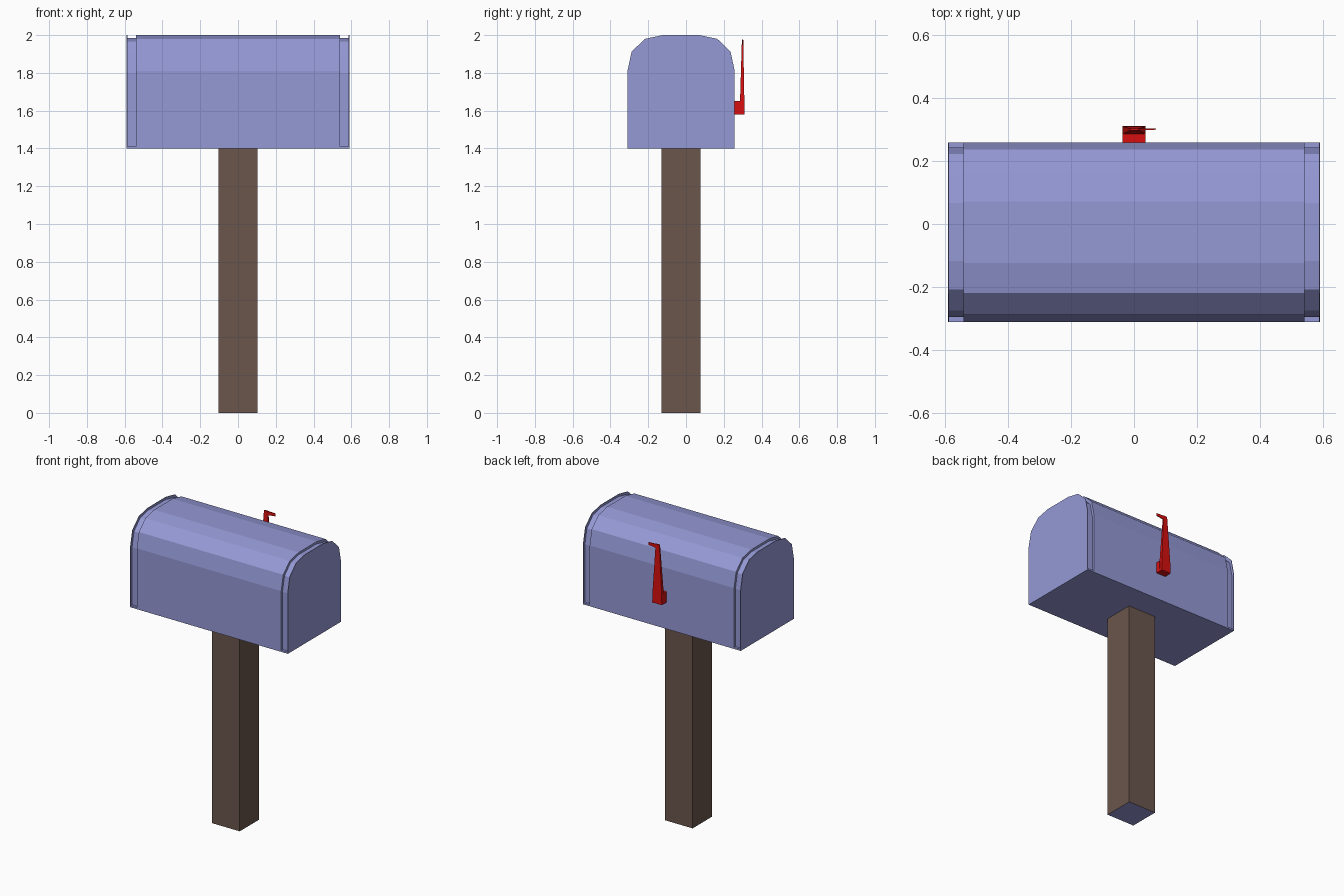
import bpy, bmesh

if "Cube" in bpy.data.objects:
    bpy.data.objects.remove(bpy.data.objects["Cube"])


def material(name, rgb):
    m = bpy.data.materials.new(name)
    m.diffuse_color = (*rgb, 1)
    m.use_nodes = True
    m.node_tree.nodes["Principled BSDF"].inputs["Base Color"].default_value = m.diffuse_color
    return m


LAVENDER = material("lavender", (0.30, 0.32, 0.67))
BROWN = material("brown", (0.145, 0.092, 0.072))
RED = material("red", (0.68, 0.005, 0.005))


def loft(name, rings, *mats):
    """Closed solid through matching rings of 3D points."""
    bm = bmesh.new()
    vs = [[bm.verts.new(p) for p in r] for r in rings]
    n = len(vs[0])
    for a, b in zip(vs, vs[1:]):
        for i in range(n):
            j = (i + 1) % n
            bm.faces.new((a[i], a[j], b[j], b[i]))
    bm.faces.new(vs[0][::-1])
    bm.faces.new(vs[-1])
    bmesh.ops.recalc_face_normals(bm, faces=bm.faces)
    me = bpy.data.meshes.new(name)
    bm.to_mesh(me)
    bm.free()
    for m in mats:
        me.materials.append(m)
    ob = bpy.data.objects.new(name, me)
    bpy.context.collection.objects.link(ob)
    return ob


def rect_z(x0, x1, y0, y1, z):
    return [(x0, y0, z), (x1, y0, z), (x1, y1, z), (x0, y1, z)]


def rect_x(x, y0, y1, z0, z1):
    return [(x, y0, z0), (x, y1, z0), (x, y1, z1), (x, y0, z1)]


# Mailbox: arched profile (y offset, z), with a shallow groove near each end
CY, HW = -0.026, 0.284
half = [(HW, 1.40), (HW, 1.81), (0.262, 1.912), (0.192, 1.98), (0.097, 2.0)]
profile = half + [(-y, z) for y, z in reversed(half)]


def section(x, inset=0.0):
    ky, kz = 1 - inset / HW, 1 - inset / 0.6
    return [(x, CY + y * ky, 1.4 + (z - 1.4) * kz) for y, z in profile]


loft("mailbox_body",
     [section(-0.59), section(-0.586), section(-0.586, 0.015),
      section(-0.54, 0.015), section(-0.54),
      section(0.54), section(0.54, 0.015),
      section(0.586, 0.015), section(0.586), section(0.59)], LAVENDER)

# Thin floor plate that closes the bottom across the grooves
loft("mailbox_floor", [rect_x(x, CY - HW, CY + HW, 1.399, 1.41)
                       for x in (-0.59, 0.59)], LAVENDER)

# Square post, with its underside in the mailbox colour
post = loft("post", [rect_z(-0.104, 0.104, -0.13, 0.078, z) for z in (0, 1.4)],
            BROWN, LAVENDER)
for f in post.data.polygons:
    f.material_index = 1 if f.normal.z < -0.5 else 0

# Flag: bracket on the back wall, tapered arm and small pointed tip
loft("flag_bracket", [rect_z(-0.036, 0.036, 0.25, 0.29, z)
                      for z in (1.58, 1.652)], RED)
loft("flag_arm", [rect_z(-0.036, 0.036, 0.285, 0.31, 1.58),
                  rect_z(-0.034, 0.034, 0.286, 0.309, 1.65),
                  rect_z(-0.013, 0.015, 0.296, 0.303, 1.978)], RED)
loft("flag_tip", [rect_x(0.008, 0.297, 0.303, 1.95, 1.977),
                  rect_x(0.07, 0.299, 0.302, 1.957, 1.975)], RED)
